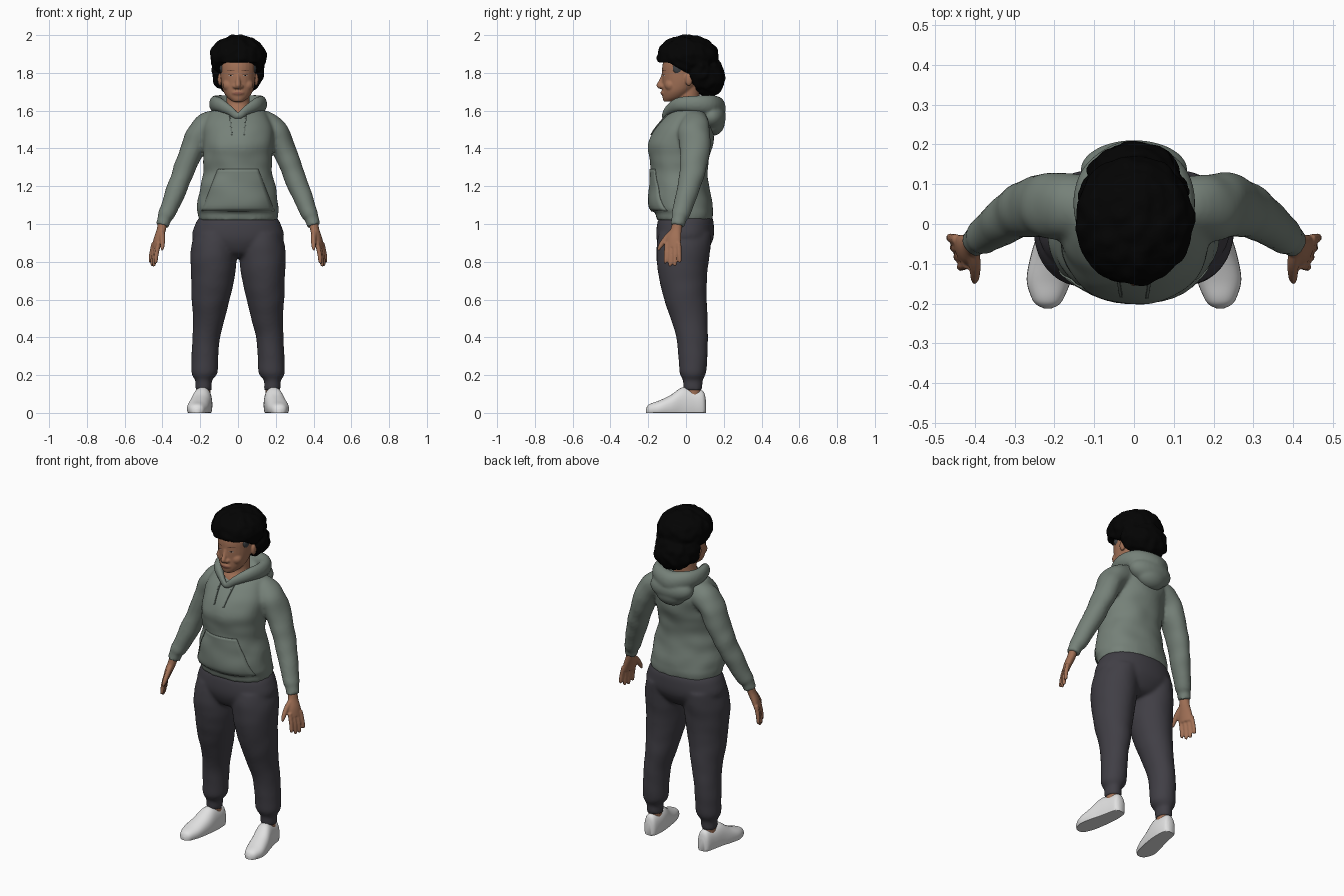
import bpy, bmesh, math
from mathutils import Vector, Matrix, noise

if "Cube" in bpy.data.objects:
    bpy.data.objects.remove(bpy.data.objects["Cube"])

Y, Z = Vector((0, 1, 0)), Vector((0, 0, 1))
SIDES = (("left", 1), ("right", -1))


def material(name, red, green, blue):
    mat = bpy.data.materials.new(name)
    mat.use_nodes = True
    colour = (red, green, blue, 1)
    mat.diffuse_color = colour
    shader = mat.node_tree.nodes["Principled BSDF"]
    shader.inputs["Base Color"].default_value = colour
    shader.inputs["Roughness"].default_value = .8
    return mat


sage = material("sage fabric", .18, .22, .19)
dark_sage = material("sage cord", .13, .16, .14)
charcoal = material("charcoal fabric", .052, .049, .06)
skin = material("brown skin", .36, .165, .094)
lip = material("lip", .29, .11, .075)
brow = material("brow brown", .09, .04, .025)
black = material("black hair", .001, .001, .001)
slate = material("slate temple hair", .05, .055, .06)
eye_white = material("eye white", .4, .32, .28)
white = material("white leather", .75, .75, .75)


def spline(rows, closed, steps=5):
    """Smooth interpolation through rows of numbers."""
    count, result = len(rows), []
    pick = lambda i: rows[i % count] if closed else rows[min(max(i, 0), count - 1)]
    for i in range(count if closed else count - 1):
        for k in range(steps):
            t = k / steps
            result.append([
                b + t / 2 * (c - a + t * (2*a - 5*b + 4*c - d + t * (3*(b - c) + d - a)))
                for a, b, c, d in zip(pick(i - 1), pick(i), pick(i + 1), pick(i + 2))])
    return result if closed else result + [list(rows[-1])]


def loft(bm, rows, side=1, axis=None, ref=Y, closed=False, power=1.0, fold=0.0, sides=28):
    """Skin of oval rings; each row is centre x, y, z and two radii."""
    rows = spline([(r[0] * side, *r[1:]) for r in rows], closed)
    centres = [Vector(r[:3]) for r in rows]
    count, rings = len(rows), []
    for i, (centre, row) in enumerate(zip(centres, rows)):
        after = centres[(i + 1) % count] if closed else centres[min(i + 1, count - 1)]
        before = centres[i - 1] if closed else centres[max(i - 1, 0)]
        t = axis or (after - before).normalized()
        v = (ref - t * ref.dot(t)).normalized()
        u = v.cross(t)
        ring = []
        for k in range(sides):
            angle = math.tau * k / sides
            c, s = math.cos(angle), math.sin(angle)
            c, s = (math.copysign(abs(w) ** power, w) for w in (c, s))
            offset = u * (c * row[3]) + v * (s * row[4])
            p = centre + offset
            crease = noise.noise(Vector((p.x * 9, p.y * 9, p.z * 13)))
            ring.append(bm.verts.new(p + offset * (fold * crease)))
        rings.append(ring)
    pairs = list(zip(rings, rings[1:])) + ([(rings[-1], rings[0])] if closed else [])
    for low, high in pairs:
        for k in range(sides):
            j = (k + 1) % sides
            bm.faces.new((low[k], low[j], high[j], high[k]))
    if not closed:
        bm.faces.new(rings[0])
        bm.faces.new(rings[-1])


def blob(bm, centre, radii, lump=0.0):
    """Ellipsoid, optionally with lumpy curls."""
    place = Matrix.LocRotScale(Vector(centre), None, Vector(radii))
    verts = bmesh.ops.create_uvsphere(bm, u_segments=48, v_segments=32, radius=1, matrix=place)["verts"]
    for vert in verts if lump else ():
        out = (vert.co - Vector(centre)).normalized()
        vert.co += out * lump * noise.noise(vert.co * 30)
    return verts


def finish(bm, name, mat, voxel=0.0):
    """Turn the geometry into an object, fusing its pieces if asked."""
    bmesh.ops.recalc_face_normals(bm, faces=bm.faces)
    mesh = bpy.data.meshes.new(name)
    bm.to_mesh(mesh)
    bm.free()
    mesh.materials.append(mat)
    mesh.polygons.foreach_set("use_smooth", [True] * len(mesh.polygons))
    obj = bpy.data.objects.new(name, mesh)
    bpy.context.collection.objects.link(obj)
    if voxel:
        fuse = obj.modifiers.new("fuse", "REMESH")
        fuse.mode, fuse.voxel_size, fuse.use_smooth_shade = "VOXEL", voxel, True
        soften = obj.modifiers.new("soften", "SMOOTH")
        soften.factor, soften.iterations = .5, 4
    return obj


def patch(name, mat, target, shape, lift=.0015, thick=0.0):
    """Thin plate laid on the front of a target; shape maps u, v to x, z."""
    bm = bmesh.new()
    bmesh.ops.create_grid(bm, x_segments=14, y_segments=14, size=1)
    for vert in bm.verts:
        x, z = shape(vert.co.x, vert.co.y)
        vert.co = (x, -.4, z)
    obj = finish(bm, name, mat)
    wrap = obj.modifiers.new("wrap", "SHRINKWRAP")
    wrap.target, wrap.wrap_method, wrap.wrap_mode = target, "PROJECT", "ABOVE_SURFACE"
    wrap.use_project_y, wrap.use_positive_direction = True, True
    wrap.offset = lift
    if thick:
        obj.modifiers.new("thickness", "SOLIDIFY").thickness = thick
        obj.modifiers["thickness"].offset = 0


def oval(x, z, width, height):
    return lambda u, v: (x + width * u * math.sqrt(1 - v*v / 2), z + height * v * math.sqrt(1 - u*u / 2))


# Hoodie body and sleeves
bm = bmesh.new()
torso = [(1.02, -.008, .212, .148), (1.06, -.01, .215, .154), (1.085, -.025, .215, .166),
         (1.2, -.035, .198, .157), (1.28, -.035, .18, .15), (1.35, -.035, .182, .16),
         (1.42, -.03, .188, .17), (1.5, -.01, .186, .155), (1.56, .012, .17, .132), (1.6, .03, .145, .105)]
loft(bm, [(0, y, z, rx, ry) for z, y, rx, ry in torso], axis=Z, power=.93, fold=.05, sides=48)
sleeve = [(.1, .045, 1.535, .07, .07), (.155, .045, 1.522, .074, .08), (.204, .045, 1.473, .071, .085),
          (.244, .045, 1.39, .063, .081), (.284, .036, 1.29, .058, .071), (.326, .01, 1.18, .054, .06),
          (.367, -.02, 1.08, .047, .051), (.383, -.033, 1.045, .044, .047), (.389, -.037, 1.03, .038, .04),
          (.4, -.045, .99, .037, .039)]
for _, side in SIDES:
    loft(bm, sleeve, side, fold=.1)
hoodie = finish(bm, "hoodie", sage, voxel=.01)

# Hood: collar loop with the folded hood hanging behind
bm = bmesh.new()
half = [(.045, -.095, 1.602, .018, .026), (.1, -.04, 1.632, .028, .038),
        (.122, .05, 1.635, .032, .046), (.09, .125, 1.63, .04, .052)]
collar = [(0, -.115, 1.572, .014, .02)] + half + [(0, .16, 1.615, .05, .06)]
collar += [(-r[0], *r[1:]) for r in reversed(half)]
loft(bm, collar, ref=Z, closed=True, fold=.08)
blob(bm, (0, .135, 1.568), (.135, .076, .075))
blob(bm, (0, .142, 1.54), (.095, .064, .073))
finish(bm, "hood", sage, voxel=.008)

# Front pocket and drawstrings
patch("front_pocket", sage, hoodie, lambda u, v: (u * (.148 - .042 * v), 1.18 + .11 * v), .0015, .005)
for label, side in SIDES:
    patch(label + "_drawstring", dark_sage, hoodie,
          lambda u, v: (side * (.038 + .006 * v) + .0035 * u, 1.525 + .055 * v), .003, .006)

# Trousers: hips and two cuffed legs
bm = bmesh.new()
loft(bm, [(0, 0, 1.04, .2, .138), (0, -.003, 1, .226, .15), (0, -.006, .92, .24, .15),
          (0, -.012, .85, .15, .115), (0, -.012, .825, .06, .07)], axis=Z, power=.93, sides=48)
leg = [(.115, -.005, .95, .115, .14), (.125, -.012, .88, .123, .142), (.13, -.018, .8, .122, .137),
       (.135, -.015, .7, .113, .125), (.145, -.003, .6, .1, .112), (.153, .016, .5, .084, .098),
       (.168, .032, .4, .073, .084), (.175, .037, .3, .071, .077), (.177, .036, .22, .07, .071),
       (.18, .036, .19, .058, .06), (.182, .036, .172, .044, .052), (.182, .036, .12, .044, .05)]
for _, side in SIDES:
    loft(bm, leg, side, axis=Z, fold=.03, sides=36)
finish(bm, "trousers", charcoal, voxel=.01)

# Shoes and ankles
shoe = [(.18, .105, .07, .018), (.18, .09, .115, .036), (.182, .04, .125, .046), (.19, -.02, .135, .052),
        (.203, -.08, .095, .057), (.214, -.14, .066, .056), (.217, -.185, .05, .041), (.217, -.203, .038, .028),
        (.217, -.212, .02, .01)]
for label, side in SIDES:
    bm = bmesh.new()
    loft(bm, [(x, y, top / 3, rx, top * 2 / 3) for x, y, top, rx in shoe], side, axis=-Y, ref=Z, power=.88)
    for vert in bm.verts:
        vert.co.z = max(vert.co.z, 0)
    finish(bm, label + "_shoe", white).data.set_sharp_from_angle(angle=1)
    bm = bmesh.new()
    loft(bm, [(.182, .036, .07, .036, .042), (.182, .036, .15, .036, .042)], side, axis=Z)
    finish(bm, label + "_ankle", skin)

# Hands: turned palm, four fingers and a thumb
for label, side in SIDES:
    bm = bmesh.new()
    turn = Vector((.4 * side, 1, 0))
    loft(bm, [(.398, -.042, 1.02, .025, .028), (.406, -.052, .97, .023, .03), (.422, -.064, .92, .021, .04),
              (.434, -.069, .875, .016, .042)], side, ref=turn)
    for i, length in enumerate((.085, .1, .098, .08)):
        x, y, spread = .419 + .009 * i, -.101 + .021 * i, .002 * (i - 2)
        loft(bm, [(x, y, .9, .012, .013), (x + .012, y + spread, .885 - length / 2, .012, .012),
                  (x + .017, y + spread * 2, .885 - length, .01, .01),
                  (x + .017, y + spread * 2, .875 - length, .005, .005)], side, sides=12)
    loft(bm, [(.406, -.06, .965, .017, .018), (.4, -.1, .93, .015, .016), (.4, -.133, .887, .012, .013),
              (.402, -.147, .86, .006, .006)], side, sides=12)
    finish(bm, label + "_hand", skin, voxel=.005)

# Head with neck, nose, cheeks, chin and ears
bm = bmesh.new()
skull = [(1.648, -.088, .028, .03), (1.668, -.064, .055, .06), (1.7, -.046, .077, .08),
         (1.74, -.03, .088, .096), (1.79, -.023, .093, .104), (1.85, -.017, .094, .106), (1.92, -.01, .075, .085)]
loft(bm, [(0, y, z, rx, ry) for z, y, rx, ry in skull], axis=Z)
loft(bm, [(0, -.01, 1.55, .1, .09), (0, -.004, 1.6, .078, .076), (0, .005, 1.64, .062, .064),
          (0, .01, 1.74, .06, .065)], axis=Z)
loft(bm, [(0, -.113, 1.8, .01, .014), (0, -.125, 1.765, .012, .016), (0, -.137, 1.735, .015, .02),
          (0, -.132, 1.716, .014, .014)], axis=Z, sides=16)
blob(bm, (0, -.1, 1.667), (.026, .024, .018))
blob(bm, (0, -.11, 1.694), (.036, .024, .017))
for _, side in SIDES:
    blob(bm, (side * .017, -.124, 1.728), (.012, .015, .011))
    blob(bm, (side * .045, -.081, 1.735), (.036, .032, .034))
    blob(bm, (side * .096, .015, 1.765), (.012, .02, .034))
head = finish(bm, "head", skin, voxel=.005)

# Face details
patch("mouth", lip, head, oval(0, 1.692, .027, .0065))
for label, side in SIDES:
    patch(label + "_eye", eye_white, head, oval(side * .037, 1.786, .013, .0035))
    patch(label + "_iris", black, head, oval(side * .037, 1.786, .0045, .0035), .0025)
    patch(label + "_lash_line", brow, head, oval(side * .037, 1.79, .015, .0012), .0025)
    patch(label + "_eyebrow", brow, head, oval(side * .038, 1.812, .02, .002))
    bm = bmesh.new()
    blob(bm, (side * .084, -.042, 1.825), (.013, .028, .03))
    finish(bm, label + "_temple_hair", slate)

# Hair: rounded crown cut along the hairline, fuller sides, and a low bun behind
bm = bmesh.new()
for vert in blob(bm, (0, .008, 1.885), (.15, .164, .115), .012):
    hairline = 1.855 - .6 * max(0, vert.co.y + .09)
    vert.co.z = max(vert.co.z, hairline)
blob(bm, (0, .118, 1.775), (.118, .088, .102), .012)
for _, side in SIDES:
    blob(bm, (side * .088, .075, 1.805), (.05, .055, .09), .012)
finish(bm, "hair", black, voxel=.007)
